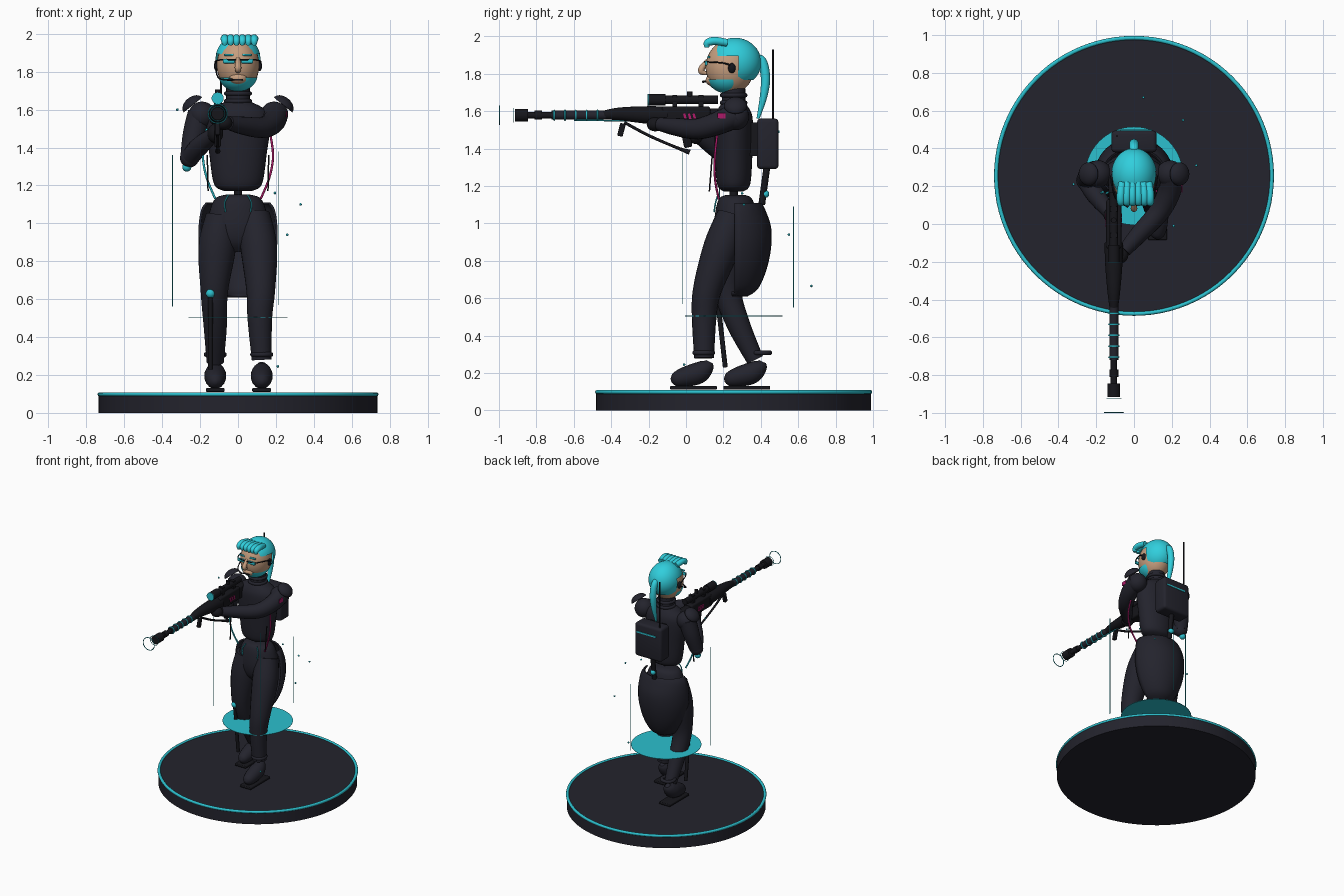
import bpy, bmesh, math
from mathutils import Vector, Matrix

cube = bpy.data.objects.get("Cube")
if cube:
    bpy.data.objects.remove(cube, do_unlink=True)


def material(name, rgb):
    m = bpy.data.materials.new(name)
    m.use_nodes = True
    m.diffuse_color = (*rgb, 1)
    m.node_tree.nodes["Principled BSDF"].inputs["Base Color"].default_value = (*rgb, 1)
    return m


DARK = material("charcoal", (0.017, 0.017, 0.026))
BLACK = material("black", (0.008, 0.008, 0.011))
TEAL = material("teal glow", (0.025, 0.53, 0.62))
HAIR = material("cyan hair", (0.03, 0.62, 0.72))
SKIN = material("skin", (0.56, 0.34, 0.21))
PINK = material("magenta", (0.42, 0.01, 0.14))


def finish(name, bm, mat, angle=40):
    bmesh.ops.recalc_face_normals(bm, faces=bm.faces)
    me = bpy.data.meshes.new(name)
    bm.to_mesh(me)
    bm.free()
    me.materials.append(mat)
    ob = bpy.data.objects.new(name, me)
    bpy.context.scene.collection.objects.link(ob)
    bpy.context.view_layer.objects.active = ob
    bpy.ops.object.select_all(action='DESELECT')
    ob.select_set(True)
    bpy.ops.object.shade_smooth_by_angle(angle=math.radians(angle))
    return ob


def ball(name, c, r, mat, keep=None, tilt=None, seg=28):
    """Ellipsoid; keep(world point) selects the faces that stay."""
    bm = bmesh.new()
    bmesh.ops.create_uvsphere(bm, u_segments=seg, v_segments=seg, radius=1)
    r = (r, r, r) if isinstance(r, (int, float)) else r
    m = Matrix.Translation(c) @ (tilt or Matrix()) @ Matrix.Diagonal((*r, 1))
    bmesh.ops.transform(bm, matrix=m, verts=bm.verts)
    if keep:
        gone = [f for f in bm.faces if not keep(f.calc_center_median())]
        bmesh.ops.delete(bm, geom=gone, context='FACES')
    return finish(name, bm, mat)


def box(name, c, size, mat, bevel=0.0, rot=0.0):
    bm = bmesh.new()
    bmesh.ops.create_cube(bm, size=1)
    m = Matrix.Translation(c) @ Matrix.Rotation(rot, 4, 'X') @ Matrix.Diagonal((*size, 1))
    bmesh.ops.transform(bm, matrix=m, verts=bm.verts)
    if bevel:
        bmesh.ops.bevel(bm, geom=bm.edges, offset=bevel, segments=3, profile=0.5, affect='EDGES')
    return finish(name, bm, mat)


def bridge(bm, rings):
    n = len(rings[0])
    for a, b in zip(rings, rings[1:]):
        for i in range(n):
            bm.faces.new((a[i], a[(i + 1) % n], b[(i + 1) % n], b[i]))
    bm.faces.new(rings[0])
    bm.faces.new(rings[-1])


def smooth_rows(rows, steps):
    """Catmull-Rom interpolation of rows of numbers."""
    rows = [Vector(r) for r in rows]
    if steps == 1:
        return rows
    p = [rows[0]] + rows + [rows[-1]]
    out = []
    for a, b, c, d in zip(p, p[1:], p[2:], p[3:]):
        for i in range(steps):
            t = i / steps
            out.append((b * 2 + (c - a) * t + (a * 2 - b * 5 + c * 4 - d) * t * t
                        + (b * 3 - a - c * 3 + d) * t ** 3) * 0.5)
    return out + [rows[-1]]


def tube(name, rows, mat, steps=5, seg=18):
    """Round sweep through (x, y, z, radius) rows."""
    rows = smooth_rows(rows, steps)
    pts = [Vector(r[:3]) for r in rows]
    bm, rings = bmesh.new(), []
    for i, p in enumerate(pts):
        t = (pts[min(i + 1, len(pts) - 1)] - pts[max(i - 1, 0)]).normalized()
        u = t.cross(Vector((1, 0, 0)) if abs(t.x) < 0.9 else Vector((0, 0, 1))).normalized()
        v = t.cross(u)
        angles = [math.tau * k / seg for k in range(seg)]
        rings.append([bm.verts.new(p + (u * math.cos(a) + v * math.sin(a)) * rows[i][3]) for a in angles])
    bridge(bm, rings)
    return finish(name, bm, mat)


def stack(name, rows, mat, cy, seg=32, steps=4):
    """Upright form from (z, half width, half depth) rows."""
    bm = bmesh.new()
    bridge(bm, [[bm.verts.new((w * math.cos(math.tau * k / seg), cy + d * math.sin(math.tau * k / seg), z))
                 for k in range(seg)] for z, w, d in smooth_rows(rows, steps)])
    return finish(name, bm, mat)


def rod(name, a, b, r, mat, seg=18):
    return tube(name, [(*a, r), (*b, r)], mat, 1, seg)


def ring(name, c, R, r, mat, axis='Z', seg=40):
    rot = (math.pi / 2, 0, 0) if axis == 'Y' else (0, 0, 0)
    bpy.ops.mesh.primitive_torus_add(location=c, rotation=rot, major_radius=R, minor_radius=r,
                                     major_segments=seg, minor_segments=10)
    ob = bpy.context.object
    ob.name = name
    ob.data.materials.append(mat)
    bpy.ops.object.shade_smooth()


CY = 0.255
# Display base and floating disc
rod("base", (0, CY, 0), (0, CY, 0.1), 0.735, DARK, 96)
ring("base_rim", (0, CY, 0.098), 0.73, 0.011, TEAL, seg=96)
rod("glow_disc", (0, CY, 0.503), (0, CY, 0.506), 0.26, TEAL, 64)

# Torso, waist, pelvis and neck
stack("torso", [(1.17, 0.07, 0.05), (1.19, 0.115, 0.08), (1.24, 0.135, 0.093), (1.37, 0.152, 0.1),
                (1.5, 0.17, 0.103), (1.57, 0.165, 0.1), (1.61, 0.13, 0.085), (1.64, 0.07, 0.065)], DARK, CY)
rod("waist", (0, CY, 1.1), (0, CY, 1.2), 0.022, BLACK)
stack("pelvis", [(1.152, 0.06, 0.05), (1.135, 0.115, 0.085), (1.08, 0.145, 0.105), (0.98, 0.165, 0.115),
                 (0.9, 0.15, 0.1), (0.85, 0.08, 0.06)], DARK, 0.265)
rod("neck", (0, CY, 1.58), (0, CY, 1.72), 0.062, DARK, 28)
for z in (1.645, 1.685):
    ring("collar", (0, CY, z), 0.062, 0.012, DARK)

# Rear coat shell, open at the front
coat = stack("coat_tail", [(0.61, 0.06, 0.07), (0.65, 0.12, 0.125), (0.75, 0.175, 0.17), (0.87, 0.205, 0.195),
                           (0.98, 0.208, 0.195), (1.07, 0.195, 0.165), (1.11, 0.17, 0.145)], DARK, 0.26)
bm = bmesh.new()
bm.from_mesh(coat.data)
gone = [f for f in bm.faces if f.calc_center_median().y < 0.25 or abs(f.normal.z) > 0.99]
bmesh.ops.delete(bm, geom=gone, context='FACES')
bm.to_mesh(coat.data)
bm.free()
coat.modifiers.new("thickness", 'SOLIDIFY').thickness = 0.012

# Legs, boots, ankle rings and soles; left forward, right trailing
legs = {"left": (0.125, 0.0, [(0.085, 0.25, 1.04, 0.085), (0.11, 0.19, 0.87, 0.097), (0.12, 0.115, 0.65, 0.077),
                              (0.115, 0.097, 0.5, 0.066), (0.125, 0.097, 0.28, 0.053)]),
        "right": (-0.12, 0.285, [(-0.085, 0.25, 1.04, 0.085), (-0.11, 0.24, 0.87, 0.1), (-0.125, 0.225, 0.64, 0.073),
                                 (-0.12, 0.28, 0.46, 0.062), (-0.12, 0.37, 0.27, 0.046)])}
for side, (x, dy, path) in legs.items():
    tube(side + "_leg", path, DARK)
    tube(side + "_boot", [(x, dy + 0.125, 0.26, 0.02), (x, dy + 0.11, 0.235, 0.042), (x, dy + 0.065, 0.2, 0.058),
                          (x, dy - 0.01, 0.178, 0.052), (x, dy - 0.06, 0.165, 0.036), (x, dy - 0.08, 0.16, 0.01)], DARK)
    box(side + "_sole", (x, dy + 0.04, 0.121), (0.1, 0.25, 0.02), BLACK, 0.006)
    ring(side + "_ankle_ring", (x, dy * 1.07 + 0.095, 0.308), 0.048, 0.013, DARK)
ball("knee_light", (-0.145, 0.165, 0.63), 0.024, TEAL)
rod("thigh_blade", (-0.145, 0.165, 0.63), (-0.145, 0.21, 0.23), 0.013, BLACK)

# Arms, gloves and shoulder pads
tube("left_arm", [(0.2, 0.27, 1.58, 0.066), (0.185, 0.17, 1.535, 0.062), (0.13, 0.06, 1.505, 0.056),
                  (0.03, -0.05, 1.515, 0.048), (-0.05, -0.14, 1.53, 0.036)], DARK)
ball("left_hand", (-0.075, -0.165, 1.53), (0.045, 0.045, 0.038), BLACK)
tube("right_upper_arm", [(-0.2, 0.27, 1.58, 0.066), (-0.23, 0.26, 1.47, 0.062), (-0.255, 0.235, 1.35, 0.05)], DARK)
ball("right_elbow", (-0.256, 0.23, 1.345), 0.05, DARK)
tube("right_forearm", [(-0.256, 0.23, 1.345, 0.048), (-0.2, 0.15, 1.41, 0.05), (-0.13, 0.06, 1.47, 0.036)], DARK)
ball("right_hand", (-0.12, 0.05, 1.475), (0.042, 0.045, 0.05), BLACK)
ball("elbow_light", (-0.27, 0.235, 1.297), 0.024, TEAL)
for s in (-1, 1):
    ball("shoulder", (s * 0.19, 0.265, 1.57), 0.072, DARK)
    tilt = Matrix.Rotation(s * 0.68, 4, 'Y')
    out = Vector((s * 0.63, 0, 0.78))
    c = Vector((s * 0.238, 0.265, 1.625))
    pad = ball("shoulder_pad", c, (0.062, 0.062, 0.042), DARK, lambda p: (p - c).dot(out) > 0, tilt)
    pad.modifiers.new("thickness", 'SOLIDIFY').thickness = 0.008
    ring("shoulder_light", (s * 0.2, 0.265, 1.622), 0.03, 0.006, TEAL)
    rod("side_strap", (s * 0.162, 0.14, 1.36), (s * 0.158, 0.125, 1.17), 0.004, BLACK)
    tube("hip_mark", [(s * 0.05, 0.17, 1.15, 0.004), (s * 0.07, 0.158, 1.11, 0.004), (s * 0.066, 0.15, 1.06, 0.004)], TEAL)
    tube("side_hose", [(s * 0.165, 0.17, 1.5, 0.006), (s * 0.185, 0.155, 1.36, 0.006), (s * 0.165, 0.155, 1.24, 0.006),
                       (s * 0.12, 0.175, 1.13, 0.006)], PINK if s > 0 else TEAL)
box("sleeve_patch", (0.255, 0.19, 1.575), (0.006, 0.045, 0.03), PINK)

# Head, jaw, hair and face
ball("head", (0, 0.235, 1.835), (0.112, 0.13, 0.145), SKIN)
tube("nose", [(0, 0.115, 1.87, 0.01), (0, 0.085, 1.83, 0.017), (0, 0.085, 1.81, 0.016), (0, 0.115, 1.8, 0.008)], SKIN)
ball("chin", (0, 0.145, 1.765), (0.05, 0.04, 0.032), SKIN)
ball("beard", (0, 0.22, 1.795), (0.106, 0.112, 0.1), HAIR, lambda p: p.z < 1.772 and p.y < 0.265, seg=48)
box("mouth", (0, 0.104, 1.757), (0.055, 0.008, 0.008), BLACK)
ball("hair", (0, 0.262, 1.86), (0.12, 0.14, 0.132), HAIR,
     lambda p: p.z > 1.895 or (p.y > 0.275 and p.z > 1.765), seg=48)
for i in range(6):
    x = -0.07 + i * 0.031
    tube("fringe_curl", [(x * 0.9, 0.22, 1.965, 0.02), (x, 0.155, 1.975, 0.022), (x, 0.115, 1.965, 0.02),
                         (x, 0.112, 1.94, 0.012)], HAIR)
tube("ponytail", [(0, 0.36, 1.89, 0.015), (0, 0.405, 1.87, 0.024), (0, 0.425, 1.78, 0.025),
                  (0, 0.415, 1.68, 0.02), (0, 0.385, 1.56, 0.008)], HAIR)
for s in (-1, 1):
    box("lens", (s * 0.048, 0.108, 1.856), (0.062, 0.014, 0.024), TEAL, 0.005)
    box("brow", (s * 0.048, 0.122, 1.889), (0.05, 0.014, 0.01), HAIR, 0.003)
    tube("glasses_arm", [(s * 0.01, 0.1, 1.863, 0.004), (s * 0.08, 0.115, 1.863, 0.004),
                         (s * 0.116, 0.2, 1.857, 0.004), (s * 0.118, 0.25, 1.84, 0.006)], BLACK)
    ball("earpiece", (s * 0.112, 0.245, 1.83), (0.015, 0.02, 0.027), BLACK)
tube("microphone_boom", [(-0.118, 0.24, 1.82, 0.004), (-0.1, 0.14, 1.765, 0.004), (-0.03, 0.09, 1.757, 0.006)], BLACK)

# Backpack, aerial and tail light
box("backpack", (0, 0.437, 1.425), (0.24, 0.115, 0.27), DARK, 0.02)
box("backpack_stripe", (0.01, 0.496, 1.49), (0.17, 0.006, 0.012), TEAL)
box("pack_mount", (0, 0.365, 1.45), (0.14, 0.06, 0.18), BLACK)
rod("aerial", (-0.09, 0.465, 1.5), (-0.09, 0.465, 1.93), 0.005, BLACK)
rod("tail_rod", (0, 0.435, 1.32), (0, 0.405, 1.1), 0.018, BLACK)
ball("tail_light", (0, 0.425, 1.157), 0.02, TEAL)

# Rifle along the y axis
GX, GZ = -0.107, 1.578


def along(name, y0, y1, r, mat, z=GZ):
    return rod(name, (GX, y0, z), (GX, y1, z), r, mat)


along("barrel", -0.88, -0.4, 0.017, BLACK)
along("muzzle_brake", -0.915, -0.845, 0.034, BLACK)
along("muzzle_collar", -0.81, -0.77, 0.024, BLACK)
along("barrel_sleeve", -0.72, -0.43, 0.024, DARK)
for i in range(5):
    ring("barrel_ring", (GX, -0.705 + i * 0.058, GZ), 0.025, 0.005, TEAL, 'Y')
ring("muzzle_halo", (GX, -0.923, GZ), 0.038, 0.002, TEAL, 'Y')
ring("outer_halo", (GX, -0.997, GZ), 0.05, 0.003, TEAL, 'Y')
tube("fore_end", [(GX, -0.45, GZ, 0.022), (GX, -0.36, 1.585, 0.034), (GX, -0.22, 1.58, 0.046), (GX, -0.1, 1.575, 0.05)], BLACK)
box("receiver", (GX, 0.0, 1.575), (0.08, 0.26, 0.1), BLACK, 0.012)
box("stock", (GX, 0.17, 1.565), (0.055, 0.16, 0.1), BLACK, 0.012)
box("grip", (GX, 0.0, 1.47), (0.035, 0.045, 0.13), BLACK, 0.008, 0.2)
box("fore_grip", (GX, -0.345, 1.5), (0.025, 0.03, 0.07), BLACK, 0.005, -0.25)
tube("under_rail", [(GX, -0.33, 1.54, 0.008), (GX, -0.2, 1.47, 0.008), (GX, -0.05, 1.405, 0.008), (GX, 0.02, 1.38, 0.014)], BLACK)
rod("under_light", (GX, -0.6, 1.552), (GX, -0.3, 1.548), 0.004, TEAL)
for i in range(3):
    box("receiver_vent", (GX, -0.005 + i * 0.025, 1.57), (0.088, 0.012, 0.035), PINK, 0, 0.3)
along("scope", -0.19, 0.17, 0.023, BLACK, 1.66)
along("scope_bell", -0.2, -0.11, 0.031, BLACK, 1.66)
along("scope_lens", -0.205, -0.2, 0.032, TEAL, 1.66)
for y in (-0.06, 0.08):
    box("scope_mount", (GX, y, 1.645), (0.04, 0.025, 0.08), BLACK)
rod("scope_dial", (GX, 0.02, 1.66), (GX, 0.02, 1.705), 0.014, BLACK)

# Floating light streaks and motes
for x, y, z0, z1 in ((-0.345, 0.18, 0.56, 1.36), (0.215, -0.02, 0.57, 1.38), (0.1, 0.575, 0.55, 1.09)):
    rod("light_streak", (x, y, z0), (x, y, z1), 0.0025, TEAL, 8)
for p in ((0.05, 0.67, 0.665), (0.26, 0.55, 0.94), (0.33, 0.31, 1.1), (0.195, 0.3, 1.16), (0.21, -0.01, 0.245),
          (-0.32, 0.21, 1.6)):
    ball("light_mote", p, 0.007, TEAL, seg=8)
